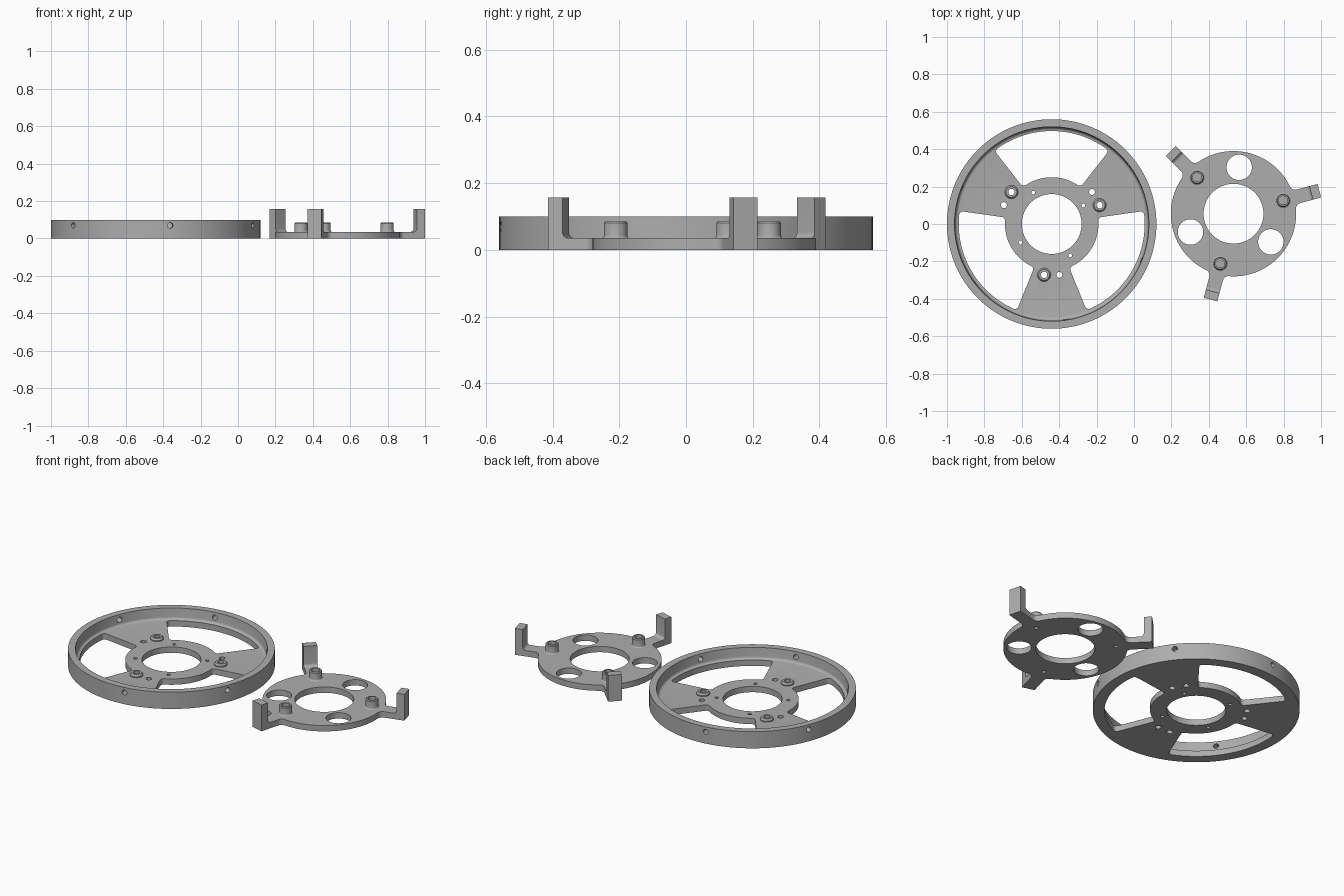
import bpy, bmesh
from math import sin, cos, asin, atan2, sqrt, radians, degrees, pi
from mathutils import Matrix, Vector

if "Cube" in bpy.data.objects:
    bpy.data.objects.remove(bpy.data.objects["Cube"])

grey = bpy.data.materials.new("plain_grey")
grey.use_nodes = True
grey.diffuse_color = (0.42, 0.42, 0.42, 1)
grey.node_tree.nodes["Principled BSDF"].inputs["Base Color"].default_value = grey.diffuse_color

PLATE = 0.035
BORE = 0.16
THIRDS = (0, 120, 240)


def make(name, bm):
    bmesh.ops.remove_doubles(bm, verts=bm.verts, dist=1e-5)
    bmesh.ops.recalc_face_normals(bm, faces=bm.faces)
    mesh = bpy.data.meshes.new(name)
    bm.to_mesh(mesh)
    bm.free()
    mesh.materials.append(grey)
    obj = bpy.data.objects.new(name, mesh)
    bpy.context.collection.objects.link(obj)
    return obj


def arc(radius, start, end, steps, centre=(0, 0)):
    angles = [radians(start + (end - start) * i / steps) for i in range(steps + 1)]
    return [(centre[0] + radius * cos(a), centre[1] + radius * sin(a)) for a in angles]


def polar(radius, angle):
    return (radius * cos(radians(angle)), radius * sin(radians(angle)))


def add_prism(bm, outline, low, high, matrix=Matrix()):
    """Extrude a closed outline between two heights."""
    clean = [p for i, p in enumerate(outline)
             if (Vector(p) - Vector(outline[i - 1])).length > 1e-5]
    face = bm.faces.new([bm.verts.new(matrix @ Vector((x, y, low))) for x, y in clean])
    up = matrix.to_3x3() @ Vector((0, 0, high - low))
    new = bmesh.ops.extrude_face_region(bm, geom=[face], use_keep_orig=True)["geom"]
    bmesh.ops.translate(bm, vec=up, verts=[v for v in new if isinstance(v, bmesh.types.BMVert)])


def add_lathe(bm, profile, steps, offset=(0, 0)):
    """Revolve a closed (radius, height) profile about the z axis."""
    rings = [[bm.verts.new((offset[0] + r * cos(2 * pi * i / steps),
                            offset[1] + r * sin(2 * pi * i / steps), z))
              for r, z in profile] for i in range(steps)]
    n = len(profile)
    for i in range(steps):
        a, b = rings[i - 1], rings[i]
        for j in range(n):
            bm.faces.new((a[j - 1], a[j], b[j], b[j - 1]))


def add_hole(bm, radius, distance, angle, low=-0.1, high=0.2):
    add_prism(bm, arc(radius, 0, 360, 24, polar(distance, angle)), low, high)


def cut(obj, bm):
    cutter = make("cutter", bm)
    cutter.hide_render = True
    mod = obj.modifiers.new("cut", "BOOLEAN")
    mod.operation, mod.solver, mod.object = "DIFFERENCE", "EXACT", cutter
    bpy.context.view_layer.objects.active = obj
    bpy.ops.object.modifier_apply(modifier=mod.name)
    bpy.data.objects.remove(cutter)


def finish(objects, location):
    for obj in objects:
        obj.location = location
        bpy.ops.object.select_all(action="DESELECT")
        obj.select_set(True)
        bpy.context.view_layer.objects.active = obj
        bpy.ops.object.shade_smooth_by_angle(angle=radians(32))


def window_outline(inner, outer, start, end, fillet):
    """Ring sector with rounded corners."""
    do = degrees(asin(fillet / (outer - fillet)))
    di = degrees(asin(fillet / (inner + fillet)))

    def corner(radius, at, a, b):
        return arc(fillet, a, b, 6, polar(radius, at))
    return (arc(outer, start + do, end - do, 32)
            + corner(outer - fillet, end - do, end - do, end + 90)
            + corner(inner + fillet, end - di, end + 90, end - di + 180)
            + arc(inner, end - di, start + di, 24)
            + corner(inner + fillet, start + di, start + di + 180, start + 270)
            + corner(outer - fillet, start + do, start - 90, start + do))


# Wheel: rim, web and hub turned as one body
bm = bmesh.new()
cove = arc(0.015, 0, -90, 5, (0.5, PLATE + 0.015))
add_lathe(bm, [(BORE, 0), (0.56, 0), (0.56, 0.1), (0.52, 0.1)] + cove + [(BORE, PLATE)], 128)
wheel = make("wheel", bm)

# Windows between the spokes, screw holes and radial rim holes
bm = bmesh.new()
for turn in THIRDS:
    add_prism(bm, window_outline(0.25, 0.497, 52 + turn, 128 + turn, 0.02), -0.1, 0.06)
    add_hole(bm, 0.017, 0.275, 21.5 + turn)
    add_hole(bm, 0.016, 0.275, 38.5 + turn)
for k in range(4):
    add_hole(bm, 0.01, 0.195, 30.5 + 90 * k)
for k in range(6):
    spin = Matrix.Rotation(radians(38 + 60 * k), 4, "Z")
    lay = Matrix.Translation((0, 0, 0.07)) @ spin @ Matrix.Rotation(pi / 2, 4, "Y")
    add_prism(bm, arc(0.015, 0, 360, 20), 0.508, 0.6, lay)
cut(wheel, bm)

# Low washers around the wheel screw holes
bm = bmesh.new()
for turn in THIRDS:
    add_lathe(bm, [(0.017, PLATE - 0.005), (0.036, PLATE - 0.005), (0.036, PLATE + 0.006),
                   (0.029, PLATE + 0.016), (0.017, PLATE + 0.016)], 32, polar(0.275, 21.5 + turn))
washers = make("wheel_screw_washers", bm)
finish([wheel, washers], (-0.44, 0, 0))

# Carrier plate: disc with three filleted arms in one outline
DISC, HALF, REACH, FIL = 0.335, 0.0375, 0.475, 0.03
cx, cy = sqrt((DISC + FIL) ** 2 - (HALF + FIL) ** 2), HALF + FIL
phi = degrees(atan2(cy, cx))
third = (arc(FIL, 180 - phi, 90, 6, (cx, -cy)) + [(REACH, -HALF), (REACH, HALF)]
         + arc(FIL, 270, 180 + phi, 6, (cx, cy)) + arc(DISC, phi, 120 - phi, 32))
outline = []
for turn in THIRDS:
    rot = Matrix.Rotation(radians(15 + turn), 2)
    outline += [tuple(rot @ Vector(p)) for p in third]
bm = bmesh.new()
add_prism(bm, outline, 0, PLATE)
carrier = make("carrier_plate", bm)

# Centre bore, lightening holes and blind screw holes underneath
bm = bmesh.new()
add_prism(bm, arc(BORE, 0, 360, 96), -0.1, 0.1)
for turn in THIRDS:
    add_prism(bm, arc(0.068, 0, 360, 48, polar(0.25, 83 + turn)), -0.1, 0.1)
    add_hole(bm, 0.011, 0.275, 15 + turn, -0.1, 0.02)
cut(carrier, bm)

# Hollow posts with a coved foot
bm = bmesh.new()
foot = arc(0.008, 270, 180, 4, (0.043, PLATE + 0.008))
for turn in THIRDS:
    add_lathe(bm, [(0.023, PLATE)] + foot + [(0.035, 0.081), (0.031, 0.086), (0.023, 0.086)],
              32, polar(0.275, 15 + turn))
posts = make("carrier_posts", bm)

# Upright fingers at the arm ends with an inner cove
bm = bmesh.new()
face, cove_r = REACH - 0.045, 0.018
profile = (arc(cove_r, 270, 360, 6, (face - cove_r, PLATE + cove_r))
           + [(face, 0.157), (REACH, 0.157), (REACH, PLATE)])
for turn in THIRDS:
    stand = Matrix.Rotation(radians(15 + turn), 4, "Z") @ Matrix.Rotation(pi / 2, 4, "X")
    add_prism(bm, profile, -HALF, HALF, stand)
fingers = make("carrier_fingers", bm)
finish([carrier, posts, fingers], (0.532, 0.055, 0))
